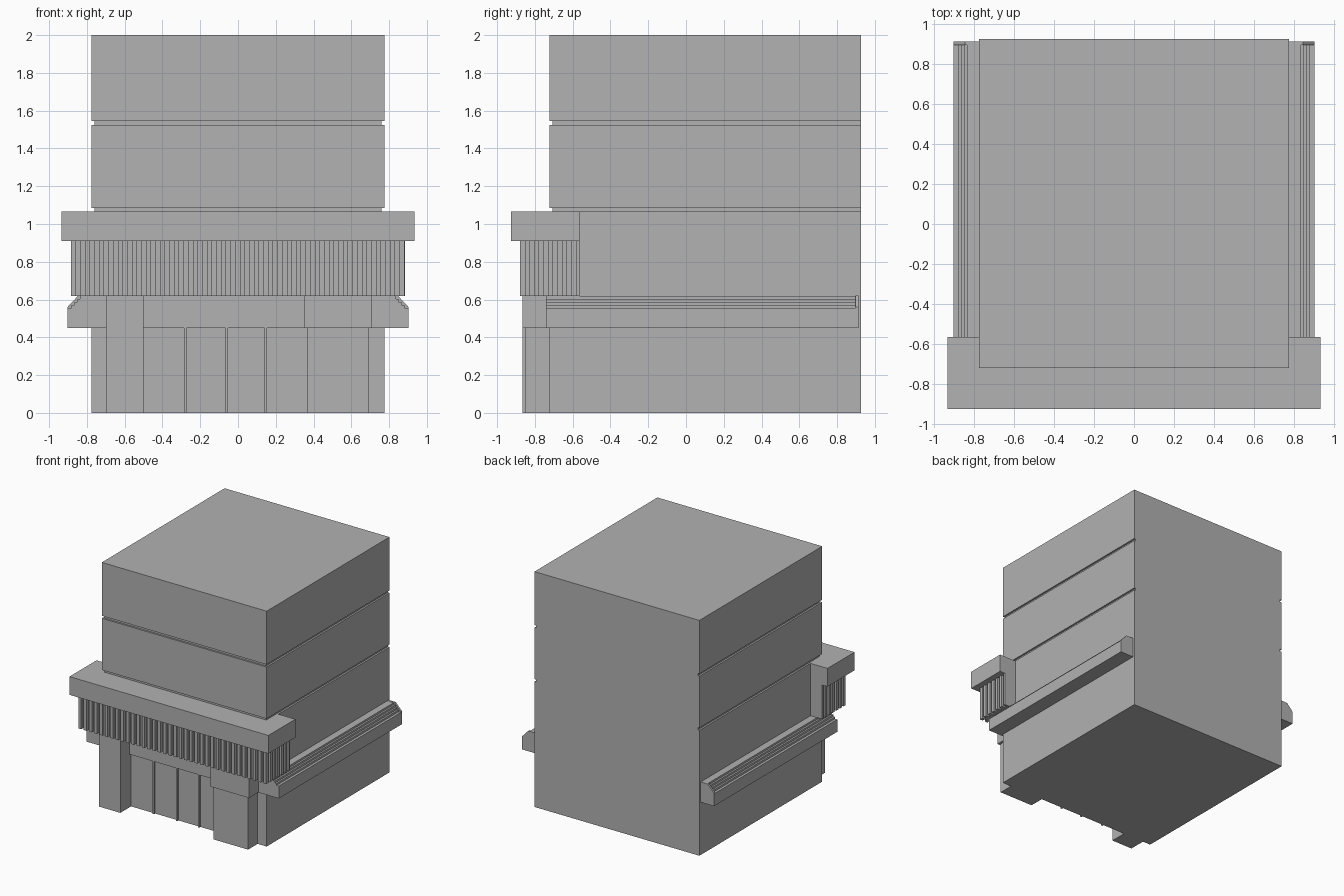
import bpy
import bmesh

cube = bpy.data.objects.get("Cube")
if cube:
    bpy.data.objects.remove(cube, do_unlink=True)

grey = bpy.data.materials.new("plain grey")
grey.use_nodes = True
grey.diffuse_color = (0.445, 0.445, 0.445, 1)
grey.node_tree.nodes["Principled BSDF"].inputs["Base Color"].default_value = grey.diffuse_color


def finish(name, bm):
    bmesh.ops.recalc_face_normals(bm, faces=bm.faces)
    mesh = bpy.data.meshes.new(name)
    bm.to_mesh(mesh)
    bm.free()
    mesh.materials.append(grey)
    obj = bpy.data.objects.new(name, mesh)
    bpy.context.collection.objects.link(obj)
    return obj


def add_box(bm, x0, x1, y0, y1, z0, z1):
    verts = bmesh.ops.create_cube(bm, size=1)["verts"]
    for v in verts:
        v.co.x = x1 if v.co.x > 0 else x0
        v.co.y = y1 if v.co.y > 0 else y0
        v.co.z = z1 if v.co.z > 0 else z0


def box(name, *bounds):
    bm = bmesh.new()
    add_box(bm, *bounds)
    return finish(name, bm)


def extrude_profile(name, points, y0, y1):
    """Extrude an x-z outline along y and mirror it to the other side."""
    bm = bmesh.new()
    face = bm.faces.new([bm.verts.new((x, y0, z)) for x, z in points])
    new = bmesh.ops.extrude_face_region(bm, geom=[face])["geom"]
    moved = [v for v in new if isinstance(v, bmesh.types.BMVert)]
    bmesh.ops.translate(bm, verts=moved, vec=(0, y1 - y0, 0))
    obj = finish(name, bm)
    obj.modifiers.new("Mirror", "MIRROR")
    return obj


# Tower: one outline with shallow grooves on the front and sides
half, front, back, inset = 0.775, -0.722, 0.927, 0.015
levels = [(0, 0), (1.065, 0), (1.065, inset), (1.086, inset), (1.086, 0),
          (1.525, 0), (1.525, inset), (1.546, inset), (1.546, 0), (2, 0)]
bm = bmesh.new()
rings = []
for z, d in levels:
    w = half - d
    rings.append([bm.verts.new(p) for p in
                  ((-w, front + d, z), (w, front + d, z), (w, back, z), (-w, back, z))])
for a, b in zip(rings, rings[1:]):
    for i in range(4):
        j = (i + 1) % 4
        bm.faces.new((a[i], a[j], b[j], b[i]))
bm.faces.new(rings[0])
bm.faces.new(rings[-1])
finish("tower", bm)

# Canopy and its core
box("canopy_slab", -0.935, 0.935, -0.927, -0.565, 0.91, 1.065)
box("canopy_core", -0.86, 0.86, -0.855, -0.565, 0.62, 0.915)

# Vertical fins around the front and both ends of the canopy core
bm = bmesh.new()
count, pitch, fin = 36, 0.0497, 0.027
for i in range(count):
    x = -0.885 + i * pitch
    add_box(bm, x, min(x + fin, 0.885), -0.88, -0.85, 0.62, 0.915)
for side in (-1, 1):
    xs = sorted((side * 0.885, side * 0.855))
    for i in range(1, 7):
        y = -0.88 + i * pitch
        add_box(bm, *xs, y, min(y + fin, -0.565), 0.62, 0.915)
finish("canopy_fins", bm)

# Stepped cornice along both sides
profile = [(0.76, 0.45), (0.903, 0.45), (0.903, 0.555)]
x, z = 0.903, 0.555
for run in (0.022, 0.015, 0.015, 0.015):
    x -= run
    profile.append((x, z))
    z += 0.01625
    profile.append((x, z))
profile.append((0.76, 0.62))
extrude_profile("side_cornice", profile, -0.742, 0.9)
extrude_profile("cornice_end_plate",
                [(0.76, 0.45), (0.903, 0.45), (0.903, 0.56), (0.845, 0.622), (0.76, 0.622)],
                0.897, 0.913)

# Entrance
box("lintel", -0.78, 0.78, -0.742, -0.7, 0.45, 0.62)
box("left_column", 0.365, 0.69, -0.85, -0.7, 0, 0.455)
box("left_column_cap", 0.35, 0.71, -0.866, -0.7, 0.45, 0.622)
box("right_column", -0.7, -0.5, -0.866, -0.7, 0, 0.622)
for i, x in enumerate((-0.28, -0.06, 0.147)):
    box("door_mullion_%d" % (i + 1), x - 0.007, x + 0.007, -0.738, -0.71, 0, 0.452)
